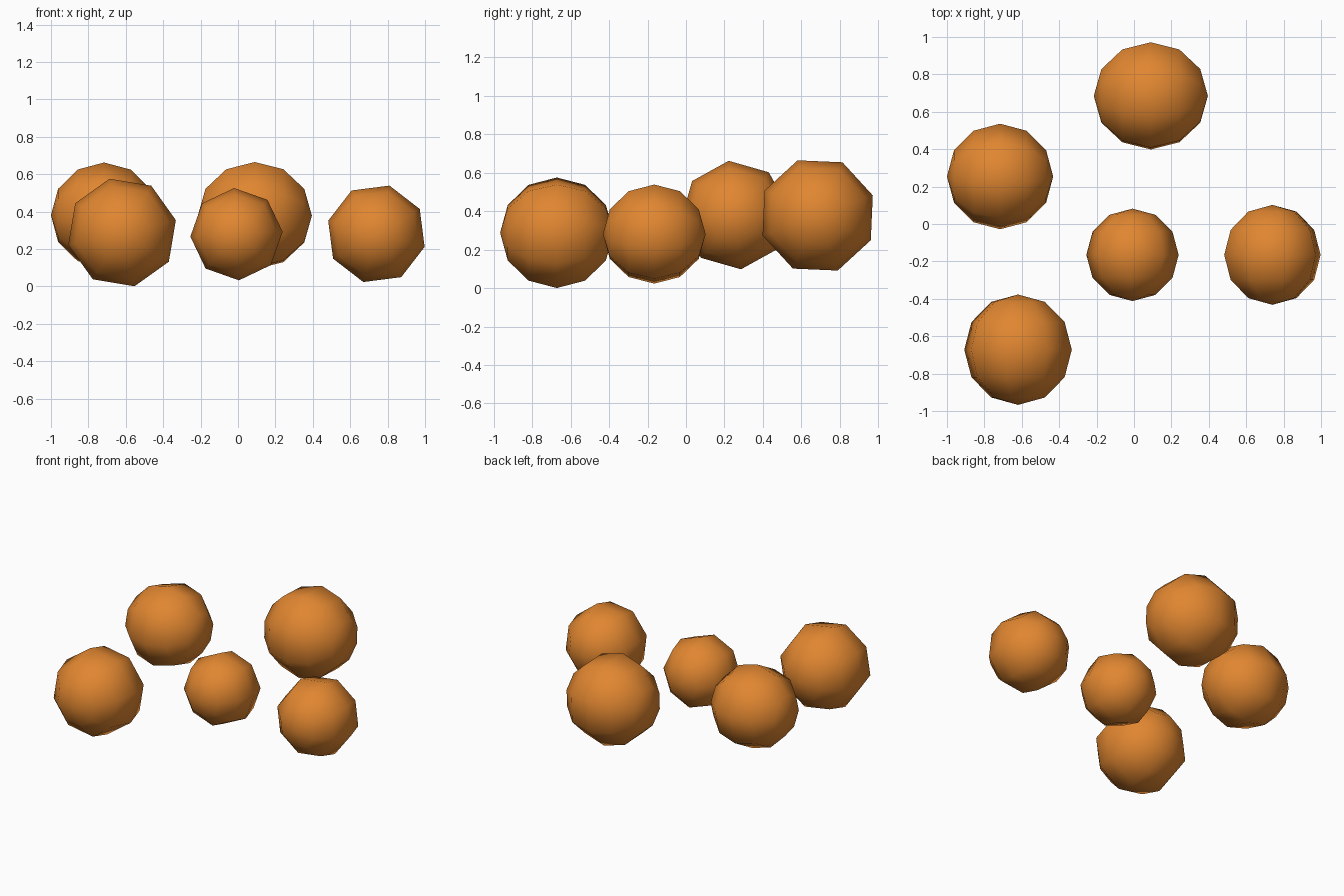
import bpy, bmesh
from math import radians
from mathutils import Matrix

if "Cube" in bpy.data.objects:
    bpy.data.objects.remove(bpy.data.objects["Cube"])

orange = bpy.data.materials.new("orange")
orange.diffuse_color = (0.75, 0.24, 0.03, 1)
orange.use_nodes = True
orange.node_tree.nodes["Principled BSDF"].inputs["Base Color"].default_value = orange.diffuse_color


def ball(name, centre, radius, axis, spin):
    """Low-poly ball, 8 sides by 6 rings, poles along the given axis."""
    if axis == 'Y':
        turn = Matrix.Rotation(radians(-spin), 4, 'Y') @ Matrix.Rotation(radians(90), 4, 'X')
    else:
        turn = Matrix.Rotation(radians(spin), 4, 'X') @ Matrix.Rotation(radians(90), 4, 'Y')
    bm = bmesh.new()
    bmesh.ops.create_uvsphere(bm, u_segments=8, v_segments=6, radius=radius, matrix=turn)
    for f in bm.faces:
        f.smooth = True
    mesh = bpy.data.meshes.new(name)
    bm.to_mesh(mesh)
    bm.free()
    mesh.materials.append(orange)
    obj = bpy.data.objects.new(name, mesh)
    obj.location = centre
    bpy.context.collection.objects.link(obj)


# Five scattered oranges: centre, radius, pole axis, spin about it
ball("orange_front_left", (-0.62, -0.672, 0.288), 0.295, 'Y', 13)
ball("orange_left", (-0.716, 0.254, 0.38), 0.284, 'X', 6.5)
ball("orange_back", (0.09, 0.685, 0.378), 0.305, 'X', 20)
ball("orange_middle", (-0.008, -0.165, 0.279), 0.247, 'Y', 3)
ball("orange_right", (0.74, -0.165, 0.281), 0.267, 'Y', -15.2)
